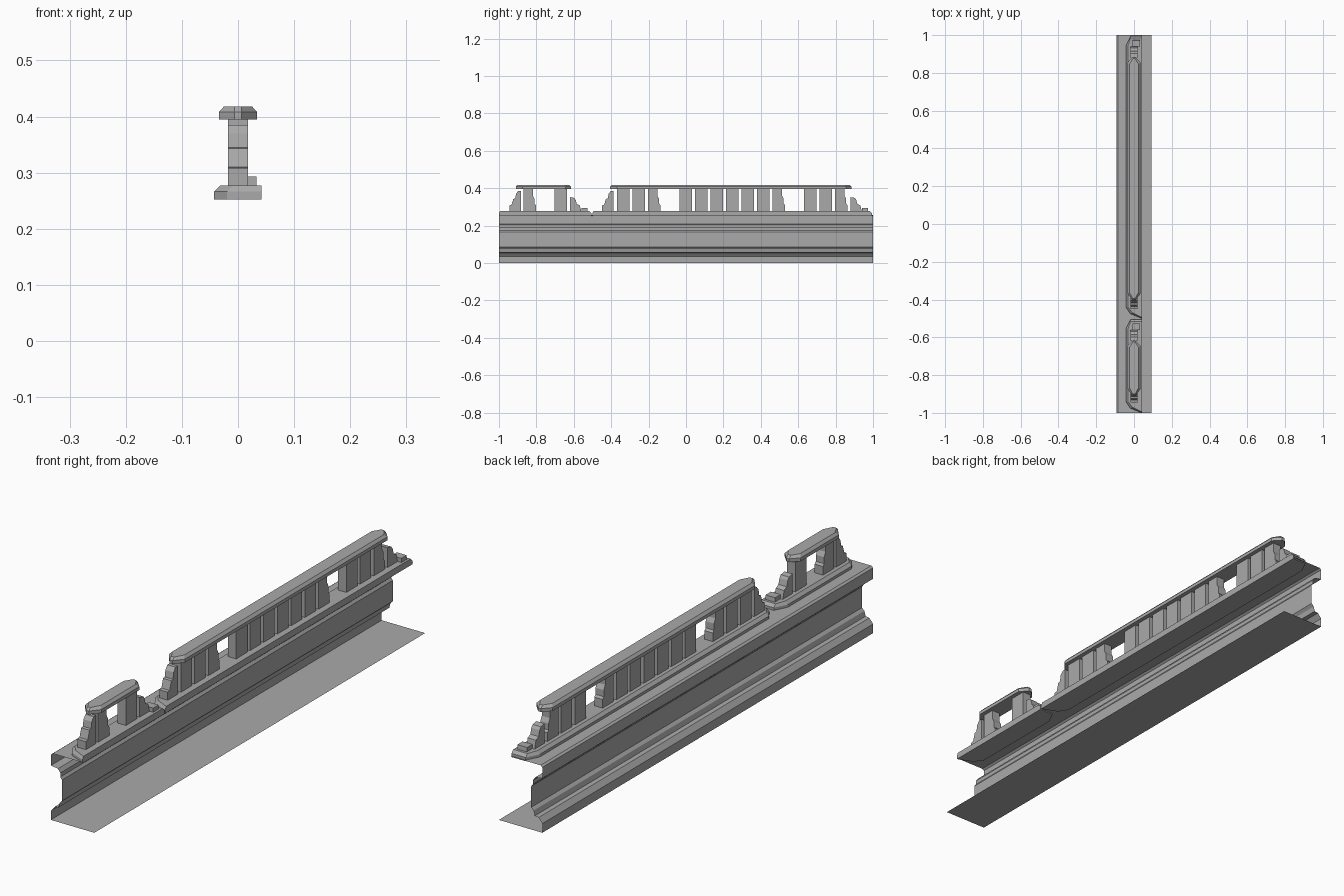
import bpy, bmesh

cube = bpy.data.objects.get("Cube")
if cube:
    bpy.data.objects.remove(cube, do_unlink=True)

stone = bpy.data.materials.new("grey stone")
stone.use_nodes = True
GREY = (0.4, 0.4, 0.4, 1)
stone.diffuse_color = GREY
stone.node_tree.nodes["Principled BSDF"].inputs["Base Color"].default_value = GREY


def finish(name, bm, solid=True):
    if solid:
        bmesh.ops.recalc_face_normals(bm, faces=bm.faces)
    mesh = bpy.data.meshes.new(name)
    bm.to_mesh(mesh)
    bm.free()
    mesh.materials.append(stone)
    obj = bpy.data.objects.new(name, mesh)
    bpy.context.collection.objects.link(obj)
    return obj


def loft(name, rings, caps=True):
    """Join matching closed outlines into a solid."""
    bm = bmesh.new()
    loops = [[bm.verts.new(p) for p in ring] for ring in rings]
    for a, b in zip(loops, loops[1:]):
        for i in range(len(a)):
            j = (i + 1) % len(a)
            bm.faces.new((a[i], a[j], b[j], b[i]))
    if caps:
        bm.faces.new(loops[0])
        bm.faces.new(loops[-1])
    return finish(name, bm)


def side_prism(name, outline, x0=-0.0175, x1=0.0175):
    """Extrude a (y, z) outline across x."""
    return loft(name, [[(x, y, z) for y, z in outline] for x in (x0, x1)])


# Open sheet: ground slab, moulded wall, cornice and flat roof ledge
PLATE = 0.256
profile = [(0.092, 0), (-0.092, 0), (-0.092, 0.035), (-0.076, 0.054),
           (-0.06, 0.056), (-0.055, 0.075), (-0.045, 0.085), (-0.045, 0.165),
           (-0.052, 0.175), (-0.052, 0.19), (-0.062, 0.204), (-0.092, 0.208),
           (-0.092, 0.25), (-0.084, PLATE), (0.042, PLATE)]
bm = bmesh.new()
front = [bm.verts.new((x, -1, z)) for x, z in profile]
back = [bm.verts.new((x, 1, z)) for x, z in profile]
for i in range(len(profile) - 1):
    bm.faces.new((front[i], front[i + 1], back[i + 1], back[i]))
bmesh.ops.reverse_faces(bm, faces=bm.faces)
bm.normal_update()
finish("moulded_wall", bm, solid=False)

FOOT = 0.277
TOP = 0.396


def plinth(name, y0, y1):
    def ring(z, d):
        return [(0.042, y0 + d / 2, z), (0.042, y1 - d, z), (-0.018, y1 - d, z),
                (-0.043 + d, y1 - 0.05, z), (-0.043 + d, y0 + 0.06, z),
                (-0.02 + d, y0 + 0.025 + d / 2, z)]
    loft(name, [ring(0.252, 0), ring(0.266, 0), ring(FOOT, 0.011)])


def top_rail(name, y0, y1):
    def ring(z, w, d):
        a, b = y0 + d, y1 - d
        return [(0.006, a, z), (w, a + 0.035, z), (w, b - 0.03, z),
                (0.006, b, z), (-0.006, b, z), (-w, b - 0.03, z),
                (-w, a + 0.035, z), (-0.006, a, z)]
    loft(name, [ring(0.395, 0.034, 0), ring(0.408, 0.034, 0),
                ring(0.418, 0.025, 0.01)])


def baluster(name, y, stepped=False):
    end = y + 0.067
    outline = [(y, FOOT), (end, FOOT)]
    if stepped:
        outline += [(end, 0.31), (end - 0.007, 0.318), (end - 0.007, 0.343),
                    (end - 0.016, 0.36), (end - 0.016, TOP)]
    else:
        outline.append((end, TOP))
    side_prism(name, outline + [(y, TOP)])


def front_scroll(name, y):
    steps = [(0, FOOT), (0, 0.308), (0.012, 0.31), (0.022, 0.343),
             (0.032, 0.345), (0.036, 0.37), (0.048, 0.385), (0.062, 0.385),
             (0.062, FOOT)]
    side_prism(name, [(y + dy, z) for dy, z in steps])


def back_scroll(name, y):
    steps = [(0, FOOT), (0, 0.352), (0.022, 0.348), (0.03, 0.338),
             (0.036, 0.316), (0.052, 0.308), (0.06, FOOT)]
    side_prism(name, [(y + dy, z) for dy, z in steps])
    # low terminal block, turned toward the inner side
    block = [(0.06, FOOT), (0.06, 0.293), (0.092, 0.293), (0.094, FOOT)]
    side_prism(name + "_block", [(y + dy, z) for dy, z in block], -0.008, 0.033)


# Short and long balustrade: plinth ends, rail ends, scrolls, balusters
sections = {
    "short": ((-1, -0.505), (-0.91, -0.615), -0.945, -0.62,
              [-0.87, -0.703], [-0.87]),
    "long": ((-0.5, 0.995), (-0.405, 0.885), -0.45, 0.88,
             [-0.37, -0.287, -0.204] + [-0.036 + 0.083 * i for i in range(7)]
             + [0.63, 0.713, 0.796], [-0.204, -0.036 + 0.083 * 6, 0.796]),
}
for label, (base, rail, first, last, posts, stepped) in sections.items():
    plinth(label + "_plinth", *base)
    top_rail(label + "_top_rail", *rail)
    front_scroll(label + "_front_scroll", first)
    back_scroll(label + "_back_scroll", last)
    for n, y in enumerate(posts, 1):
        baluster(f"{label}_baluster_{n}", y, y in stepped)
